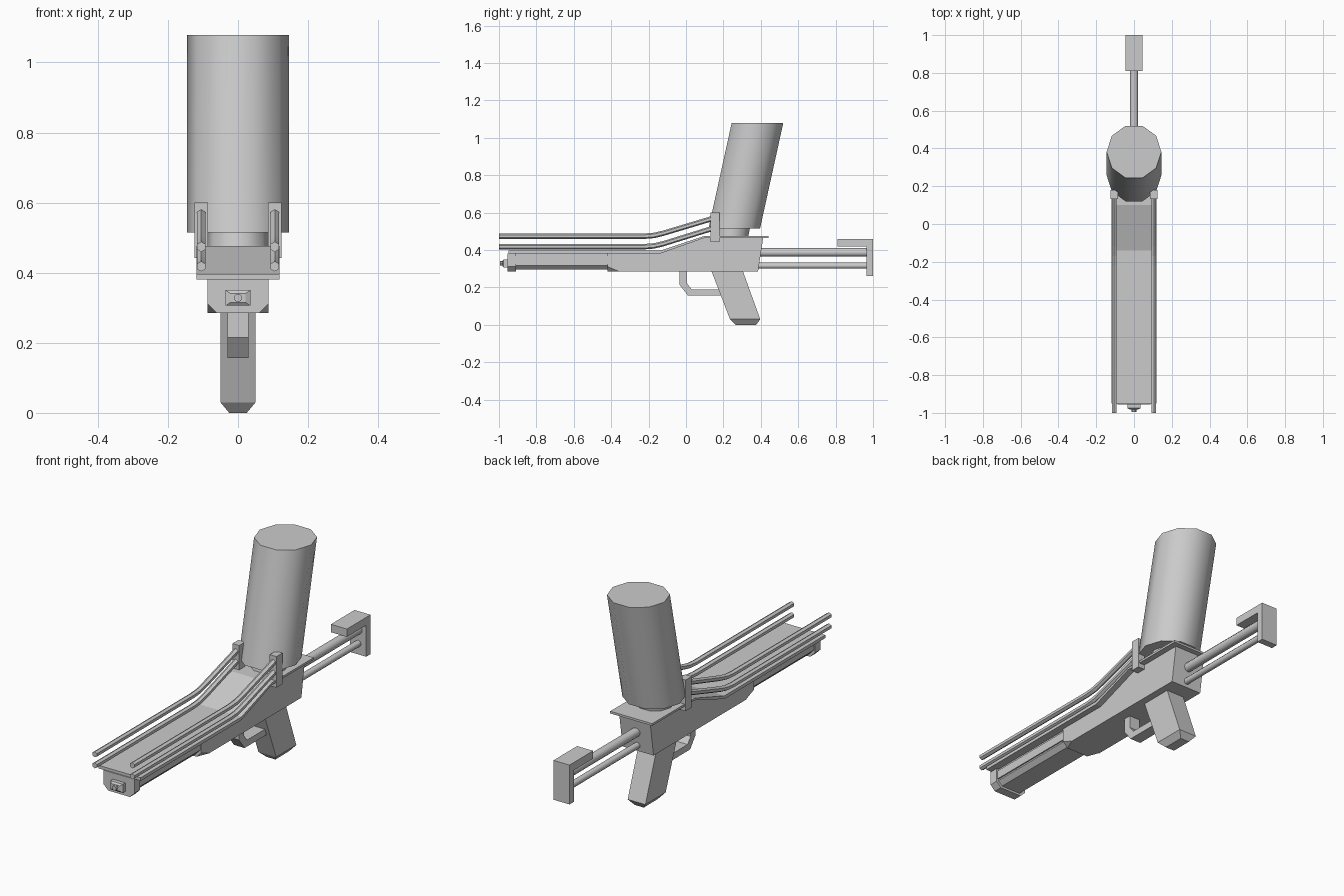
import bpy, bmesh, math

cube = bpy.data.objects.get("Cube")
if cube:
    bpy.data.objects.remove(cube, do_unlink=True)

grey = bpy.data.materials.new("plain_grey")
grey.use_nodes = True
grey.diffuse_color = (0.6, 0.6, 0.6, 1)
grey.node_tree.nodes["Principled BSDF"].inputs["Base Color"].default_value = (0.6, 0.6, 0.6, 1)


def loft(name, rings, smooth=False):
    """Skin a series of equal-length rings and cap both ends."""
    bm = bmesh.new()
    loops = [[bm.verts.new(p) for p in ring] for ring in rings]
    for a, b in zip(loops, loops[1:]):
        for i in range(len(a)):
            j = (i + 1) % len(a)
            bm.faces.new((a[i], a[j], b[j], b[i]))
    bm.faces.new(loops[0])
    bm.faces.new(loops[-1])
    bmesh.ops.recalc_face_normals(bm, faces=bm.faces)
    mesh = bpy.data.meshes.new(name)
    bm.to_mesh(mesh)
    bm.free()
    mesh.materials.append(grey)
    ob = bpy.data.objects.new(name, mesh)
    bpy.context.collection.objects.link(ob)
    if smooth:
        bpy.ops.object.select_all(action='DESELECT')
        ob.select_set(True)
        bpy.context.view_layer.objects.active = ob
        bpy.ops.object.shade_smooth_by_angle(angle=math.radians(40))
    return ob


def prism(name, profile, half, x=0):
    """Extrude a side profile of (y, z) points across the width."""
    return loft(name, [[(x + s * half, y, z) for y, z in profile] for s in (-1, 1)])


def box(name, half, y0, y1, z0, z1, x=0):
    return prism(name, [(y0, z0), (y1, z0), (y1, z1), (y0, z1)], half, x)


def rod(name, x, path, r, sides, smooth=False):
    """Round bar following (y, z) points."""
    turn = [2 * math.pi * i / sides + math.pi / 2 for i in range(sides)]
    return loft(name, [[(x + r * math.cos(a), y, z + r * math.sin(a)) for a in turn]
                       for y, z in path], smooth)


def chamfered(y, half, z0, z1, c):
    """Cross-section with cut lower corners."""
    return [(-half, y, z1), (-half, y, z0 + c), (-half + c, y, z0),
            (half - c, y, z0), (half, y, z0 + c), (half, y, z1)]


def slanted(z, r, sides=10):
    """Level ring on the leaning axis of the hopper."""
    yc = 0.258 + 0.22 * (z - 0.515)
    return [(r * math.cos(2 * math.pi * i / sides),
             yc + r * math.sin(2 * math.pi * i / sides), z) for i in range(sides)]


# Receiver and front section
prism("receiver", [(-0.36, 0.285), (0.385, 0.285), (0.413, 0.467),
                   (0.1, 0.467), (-0.14, 0.382), (-0.36, 0.382)], 0.087)
loft("receiver_front", [chamfered(-0.42, 0.087, 0.285, 0.382, 0.026),
                        chamfered(-0.36, 0.087, 0.285, 0.382, 0.002)])
loft("handguard", [chamfered(y, 0.076, 0.296, 0.382, 0.022) for y in (-0.92, -0.41)])
loft("muzzle_block", [chamfered(y, 0.087, 0.285, 0.382, 0.026) for y in (-0.955, -0.91)])
for s, side in ((1, "left"), (-1, "right")):
    box(side + "_handguard_panel", 0.004, -0.91, -0.42, 0.325, 0.368, s * 0.079)

# Deck plate that climbs to the hopper
prism("deck_plate", [(-0.95, 0.38), (-0.14, 0.38), (0.1, 0.465), (0.44, 0.465),
                     (0.44, 0.476), (0.1, 0.476), (-0.14, 0.396), (-0.95, 0.396)], 0.118)

# Muzzle nozzle
loft("nozzle", [[(sx * w, y, 0.328 + sz * h) for sx, sz in ((-1, -1), (1, -1), (1, 1), (-1, 1))]
                for y, w, h in ((-0.955, 0.035, 0.022), (-0.975, 0.035, 0.022),
                                (-0.982, 0.022, 0.013))])
rod("nozzle_tip", 0, [(-0.98, 0.328), (-0.995, 0.328)], 0.012, 8, True)

# Leaning hopper
loft("hopper", [slanted(0.515, 0.145), slanted(1.078, 0.145)], True)
loft("hopper_neck", [slanted(0.465, 0.088), slanted(0.52, 0.088)], True)

# Rails and their brackets
for s, side in ((1, "left"), (-1, "right")):
    for level, z, rise in (("upper", 0.474, 0.097), ("lower", 0.418, 0.1)):
        path = [(-1, z), (-0.22, z), (-0.17, z + 0.004), (-0.12, z + 0.016), (0.15, z + rise)]
        rod(f"{side}_{level}_rail", s * 0.105, path, 0.0145, 6)
    box(side + "_rail_bracket", 0.019, 0.132, 0.18, 0.442, 0.6, s * 0.105)

# Stock
rod("stock_upper_tube", 0, [(0.38, 0.387), (0.97, 0.387)], 0.023, 10, True)
rod("stock_lower_tube", 0, [(0.37, 0.316), (0.97, 0.316)], 0.016, 10, True)
prism("stock_pad", [(0.965, 0.26), (1, 0.26), (1, 0.46), (0.81, 0.46),
                    (0.81, 0.42), (0.965, 0.42)], 0.045)

# Grip with chamfered base
loft("grip", [[(-w, a, z), (w, a, z), (w, b, z), (-w, b, z)]
              for w, a, b, z in ((0.025, 0.265, 0.375, 0), (0.05, 0.235, 0.397, 0.03),
                                 (0.05, 0.135, 0.303, 0.29))])

# Trigger guard
prism("trigger_guard", [(-0.035, 0.29), (-0.035, 0.215), (0.01, 0.157), (0.2, 0.157),
                        (0.2, 0.19), (0.03, 0.19), (0.005, 0.222), (0.005, 0.29)], 0.03)
